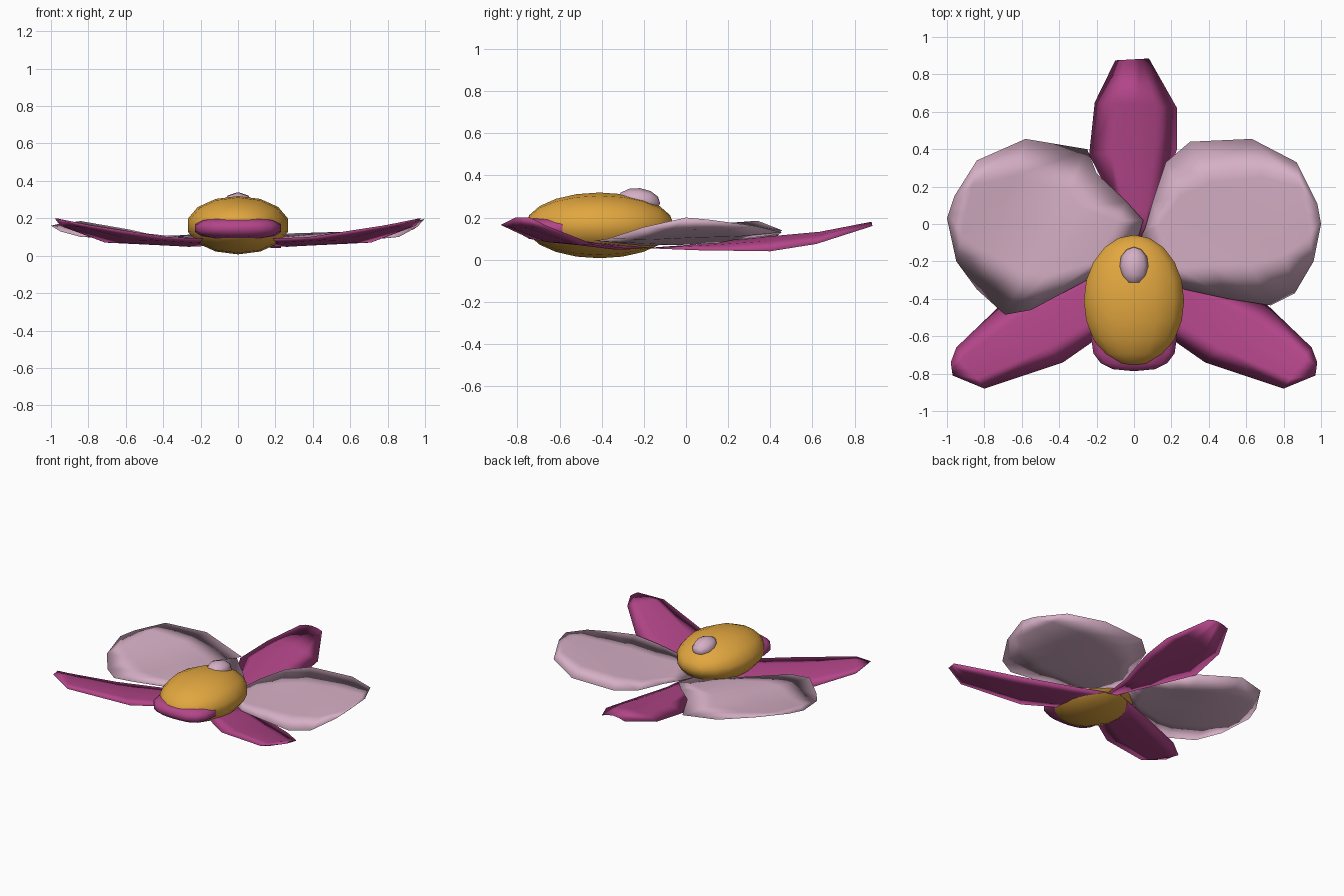
import bpy, bmesh
from math import radians, copysign
from mathutils import Vector

if "Cube" in bpy.data.objects:
    bpy.data.objects.remove(bpy.data.objects["Cube"], do_unlink=True)


def material(name, rgb):
    mat = bpy.data.materials.new(name)
    mat.use_nodes = True
    mat.diffuse_color = (*rgb, 1)
    mat.node_tree.nodes["Principled BSDF"].inputs["Base Color"].default_value = (*rgb, 1)
    return mat


pale = material("pale pink", (0.67, 0.43, 0.56))
magenta = material("magenta", (0.45, 0.06, 0.25))
amber = material("amber", (0.76, 0.385, 0.05))


def finish(name, bm, mat):
    mesh = bpy.data.meshes.new(name)
    bmesh.ops.recalc_face_normals(bm, faces=bm.faces[:])
    for face in bm.faces:
        face.smooth = True
    bm.to_mesh(mesh)
    bm.free()
    mesh.materials.append(mat)
    obj = bpy.data.objects.new(name, mesh)
    bpy.context.collection.objects.link(obj)
    return obj


def petal(name, mat, stations, side=1, across=4, thickness=0.02):
    """Loft a closed leaf whose upper and lower skins share a soft rim."""
    bm = bmesh.new()
    upper, lower = [], []
    for n, (rim_a, rim_b, rise) in enumerate(stations):
        a, b = Vector(rim_a), Vector(rim_b)
        top_row, low_row = [], []
        for i in range(across + 1):
            t = i / across
            p = a.lerp(b, t)
            p.z += rise * 4 * t * (1 - t)
            p.x *= side
            top = bm.verts.new(p)
            on_rim = i in (0, across) or n in (0, len(stations) - 1)
            top_row.append(top)
            low_row.append(top if on_rim else bm.verts.new(p - Vector((0, 0, thickness))))
        upper.append(top_row)
        lower.append(low_row)
    for skin in (upper, lower):
        for r, s in zip(skin, skin[1:]):
            for i in range(across):
                bm.faces.new((r[i], r[i + 1], s[i + 1], s[i]))
    return finish(name, bm, mat)


def blob(name, mat, centre, size, segments, rings, tilt=0, power=1):
    """Low-poly ellipsoid with its poles along y; power below one squares it off."""
    bm = bmesh.new()
    bmesh.ops.create_uvsphere(bm, u_segments=segments, v_segments=rings, radius=1)
    for v in bm.verts:
        p = (v.co.x, v.co.z, -v.co.y)
        v.co = [copysign(abs(c) ** power, c) * s for c, s in zip(p, size)]
    obj = finish(name, bm, mat)
    obj.location = centre
    obj.rotation_euler.x = radians(tilt)
    return obj


# Broad side petals: back rim point, front rim point, rise between them
petal("left_broad_petal", pale, [
    ((0.06, -0.02, 0.08), (0.00, -0.15, 0.08), 0),
    ((0.10, 0.12, 0.10), (0.27, -0.35, 0.085), 0),
    ((0.17, 0.33, 0.11), (0.50, -0.40, 0.09), -0.01),
    ((0.30, 0.44, 0.12), (0.73, -0.435, 0.09), 0),
    ((0.63, 0.455, 0.13), (0.86, -0.37, 0.10), 0.01),
    ((0.87, 0.33, 0.16), (0.96, -0.20, 0.155), 0.005),
    ((0.98, 0.11, 0.19), (1.00, 0.00, 0.20), 0),
])
petal("right_broad_petal", pale, [
    ((-0.05, 0.02, 0.09), (0.00, -0.15, 0.08), 0),
    ((0.04, 0.12, 0.10), (0.25, -0.30, 0.085), 0),
    ((0.20, 0.27, 0.12), (0.55, -0.46, 0.125), -0.015),
    ((0.25, 0.40, 0.065), (0.69, -0.485, 0.125), 0.01),
    ((0.58, 0.455, 0.14), (0.84, -0.35, 0.10), 0.01),
    ((0.84, 0.34, 0.185), (0.95, -0.20, 0.13), 0.005),
    ((0.96, 0.15, 0.17), (1.00, 0.03, 0.16), 0),
], side=-1)

# Narrow lower petals, gently arched with lifted tips
for label, side in (("left", 1), ("right", -1)):
    petal(label + "_lower_petal", magenta, [
        ((0.00, -0.15, 0.06), (0.00, -0.25, 0.07), 0),
        ((0.30, -0.25, 0.05), (0.15, -0.58, 0.09), 0.01),
        ((0.71, -0.43, 0.07), (0.38, -0.74, 0.10), 0.015),
        ((0.95, -0.66, 0.16), (0.80, -0.88, 0.165), 0.012),
        ((0.98, -0.74, 0.20), (0.97, -0.81, 0.20), 0),
    ], side)

# Single rear petal, arched along its middle
petal("rear_petal", magenta, [
    ((0.03, -0.20, 0.055), (0.08, -0.20, 0.055), 0),
    ((-0.10, 0.10, 0.055), (0.12, 0.05, 0.045), 0.025),
    ((-0.24, 0.37, 0.07), (0.23, 0.40, 0.04), 0.055),
    ((-0.21, 0.65, 0.10), (0.23, 0.62, 0.075), 0.045),
    ((-0.10, 0.875, 0.16), (0.08, 0.885, 0.16), 0.02),
], thickness=0.015)

# Swollen centre, its front lip and the small column on top
blob("centre_pouch", amber, (0, -0.41, 0.163), (0.275, 0.352, 0.156), 14, 10)
blob("front_lip", magenta, (0, -0.60, 0.147), (0.235, 0.187, 0.062), 14, 8, 0, 0.75)
blob("column", pale, (0, -0.225, 0.278), (0.08, 0.103, 0.062), 8, 6, -6)
